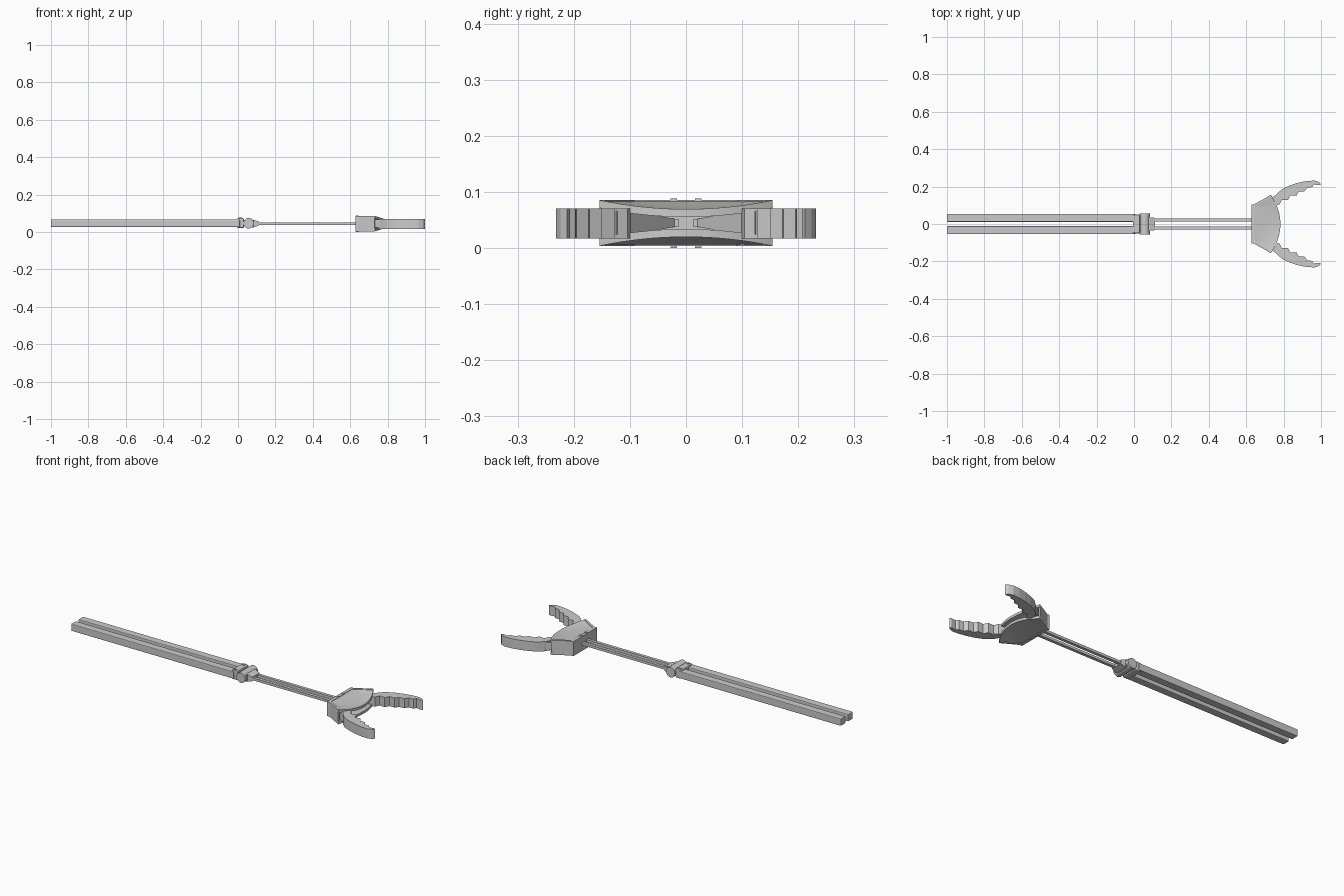
import bpy, bmesh, math
from mathutils import Vector

if "Cube" in bpy.data.objects:
    bpy.data.objects.remove(bpy.data.objects["Cube"])

MID = 0.045  # mid height of the whole tool


def finish(name, bm, mirror_y=False, bevel=0.0, smooth=False):
    bmesh.ops.recalc_face_normals(bm, faces=bm.faces[:])
    me = bpy.data.meshes.new(name)
    bm.to_mesh(me)
    bm.free()
    ob = bpy.data.objects.new(name, me)
    bpy.context.collection.objects.link(ob)
    if bevel:
        m = ob.modifiers.new("bevel", 'BEVEL')
        m.width, m.segments = bevel, 2
    if mirror_y:
        m = ob.modifiers.new("mirror", 'MIRROR')
        m.use_axis = (False, True, False)
    if smooth:
        bpy.ops.object.select_all(action='DESELECT')
        ob.select_set(True)
        bpy.context.view_layer.objects.active = ob
        bpy.ops.object.shade_smooth_by_angle(angle=math.radians(35))
    return ob


def box(name, x, y, z, **kw):
    bm = bmesh.new()
    bmesh.ops.create_cube(bm, size=1)
    for v in bm.verts:
        v.co = Vector([(r[0] + r[1]) / 2 + c * (r[1] - r[0]) for r, c in zip((x, y, z), v.co)])
    return finish(name, bm, **kw)


def prism(name, pts, z0, z1, **kw):
    bm = bmesh.new()
    f = bm.faces.new([bm.verts.new((x, y, z0)) for x, y in pts])
    r = bmesh.ops.extrude_face_region(bm, geom=[f])
    for v in r["geom"]:
        if isinstance(v, bmesh.types.BMVert):
            v.co.z = z1
    return finish(name, bm, **kw)


def cylinder(name, loc, r, depth, axis, seg=24, **kw):
    bm = bmesh.new()
    rot = Vector((0, 0, 1)).rotation_difference(Vector(axis)).to_matrix().to_4x4()
    bmesh.ops.create_cone(bm, cap_ends=True, segments=seg, radius1=r, radius2=r, depth=depth, matrix=rot)
    bmesh.ops.translate(bm, verts=bm.verts[:], vec=loc)
    return finish(name, bm, smooth=True, **kw)


def loft(name, sections, **kw):
    # joins two four-cornered upright sections given as (x, y, half width, half height, direction)
    bm = bmesh.new()
    rings = []
    for x, y, w, h, (dx, dy) in sections:
        rings.append([bm.verts.new((x - dy * w * a, y + dx * w * a, MID + h * b))
                      for a, b in ((-1, -1), (1, -1), (1, 1), (-1, 1))])
    for p, q in zip(rings, rings[1:]):
        for i in range(4):
            j = (i + 1) % 4
            bm.faces.new((p[i], p[j], q[j], q[i]))
    bm.faces.new(rings[0])
    bm.faces.new(rings[-1])
    return finish(name, bm, **kw)


# twin handle rails
box("handle_rail", (-1, 0.01), (0.012, 0.054), (0.027, 0.067), bevel=0.004, mirror_y=True)

# folding joint between rails and rods
box("joint_block", (-0.006, 0.032), (-0.05, 0.05), (0.022, 0.074), bevel=0.006)
cylinder("joint_barrel", (0.057, 0, 0.047), 0.028, 0.114, (0, 1, 0))
box("joint_bridge", (0.025, 0.085), (-0.045, 0.045), (0.03, 0.064))
cylinder("joint_screw", (0.012, 0.036, 0.074), 0.009, 0.006, (0, 0, 1), 12, mirror_y=True)
loft("rod_socket", [(0.07, 0, 0.037, 0.022, (1, 0)), (0.085, 0, 0.036, 0.02, (1, 0)),
                    (0.112, 0, 0.033, 0.011, (1, 0))])

# twin thin rods
box("rod", (0.1, 0.65), (0.013, 0.03), (MID - 0.007, MID + 0.007), mirror_y=True)

# dished top and bottom plates of the claw housing
W = 0.154


def plate(name):
    bm = bmesh.new()
    ny, nx = 28, 10
    rows = []
    for j in range(ny + 1):
        y = W * (2 * j / ny - 1)
        s = abs(y)
        back = 0.628 if s < 0.105 else 0.645 + (s - 0.105) / (W - 0.105) * 0.083
        front = 0.783 - 0.05 * (s / W) ** 2
        rows.append([])
        for i in range(nx + 1):
            t = i / nx
            dip = 0.016 * math.sin(t * math.pi / 2) * (1 - (s / W) ** 2)
            rows[-1].append(bm.verts.new((back + (front - back) * t, y, 0.0855 - dip)))
    for a, b in zip(rows, rows[1:]):
        for i in range(nx):
            bm.faces.new((a[i], a[i + 1], b[i + 1], b[i]))
    ret = bmesh.ops.extrude_face_region(bm, geom=bm.faces[:])
    bmesh.ops.translate(bm, vec=(0, 0, -0.014),
                        verts=[v for v in ret["geom"] if isinstance(v, bmesh.types.BMVert)])
    return bm


finish("housing_top_plate", plate("top"), smooth=True)
low = plate("bottom")
for v in low.verts:
    v.co.z = 0.0895 - v.co.z
finish("housing_bottom_plate", low, smooth=True)

# housing back and slanted side walls
box("housing_back", (0.627, 0.645), (-0.105, 0.105), (0.004, 0.0855))
prism("housing_side", [(0.642, 0.105), (0.729, W), (0.732, 0.144), (0.642, 0.09)],
      0.004, 0.0855, mirror_y=True)
for label, z in (("upper", 0.085), ("lower", 0.0)):
    box(label + "_tab", (0.632, 0.645), (0.016, 0.028), (z, z + 0.003), mirror_y=True)

# tapered links from rods to fingers
d = Vector((0.115, 0.1)).normalized()
loft("finger_link", [(0.643, 0.025, 0.008, 0.007, d), (0.74, 0.118, 0.022, 0.021, d),
                     (0.775, 0.14, 0.022, 0.021, d)], mirror_y=True)

# curved fingers with stepped gripping teeth
outer = [(0.748, 0.105), (0.75, 0.14), (0.765, 0.163), (0.795, 0.188), (0.835, 0.207),
         (0.88, 0.221), (0.925, 0.23), (0.965, 0.232), (0.988, 0.224), (1.0, 0.212)]
teeth = [(0.99, 0.207), (0.962, 0.211), (0.953, 0.197), (0.925, 0.195), (0.912, 0.174),
         (0.88, 0.172), (0.868, 0.151), (0.836, 0.152), (0.822, 0.127), (0.79, 0.129),
         (0.778, 0.104), (0.755, 0.098)]
prism("finger", outer + teeth, 0.017, 0.071, mirror_y=True)
